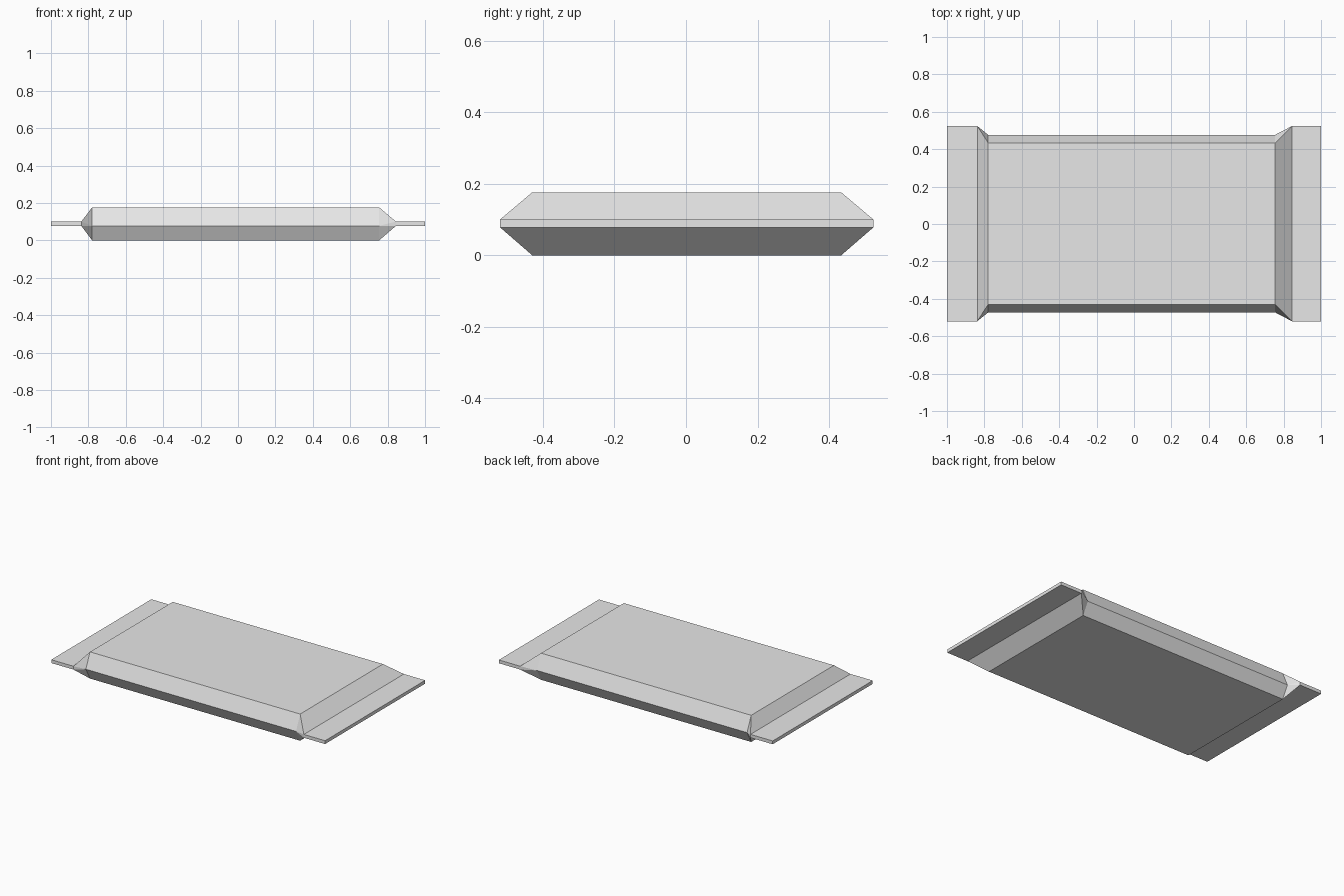
import bpy, bmesh

if "Cube" in bpy.data.objects:
    bpy.data.objects.remove(bpy.data.objects["Cube"])

grey = bpy.data.materials.new("light_grey")
grey.use_nodes = True
COLOUR = (0.8, 0.8, 0.8, 1)
grey.diffuse_color = COLOUR
grey.node_tree.nodes["Principled BSDF"].inputs["Base Color"].default_value = COLOUR

bm = bmesh.new()


def ring(x, profile):
    return [bm.verts.new((x, y, z)) for y, z in profile]


# Cross-sections: thin crimped seal and puffed body, both running from the
# front bottom corner around the front, top and back
seal = [(-0.52, 0.078), (-0.52, 0.1), (0.524, 0.1), (0.524, 0.078)]
body = [(-0.43, 0), (-0.473, 0.078), (-0.43, 0.176),
        (0.434, 0.176), (0.477, 0.078), (0.434, 0)]


def bridge(a, b):
    for i in range(len(a)):
        j = (i + 1) % len(a)
        bm.faces.new((a[i], a[j], b[j], b[i]))


def shoulder(s, b):
    """Sloped panels and folded corners between a seal and the body."""
    bm.faces.new((s[1], s[2], b[3], b[2]))
    bm.faces.new((s[3], s[0], b[0], b[5]))
    for low, high, bottom, mid, top in ((0, 1, 0, 1, 2), (3, 2, 5, 4, 3)):
        bm.faces.new((s[low], b[mid], b[bottom]))
        bm.faces.new((s[low], s[high], b[mid]))
        bm.faces.new((s[high], b[top], b[mid]))


# Puffed body with a seal flap at each end
bodies = [ring(x, body) for x in (-0.78, 0.755)]
bridge(*bodies)
for b, inner, outer in zip(bodies, (-0.838, 0.845), (-1, 1)):
    s, end = ring(inner, seal), ring(outer, seal)
    shoulder(s, b)
    bridge(s, end)
    bm.faces.new(end)

bmesh.ops.recalc_face_normals(bm, faces=bm.faces)
mesh = bpy.data.meshes.new("sealed_packet")
bm.to_mesh(mesh)
bm.free()
mesh.materials.append(grey)
packet = bpy.data.objects.new("sealed_packet", mesh)
bpy.context.collection.objects.link(packet)
